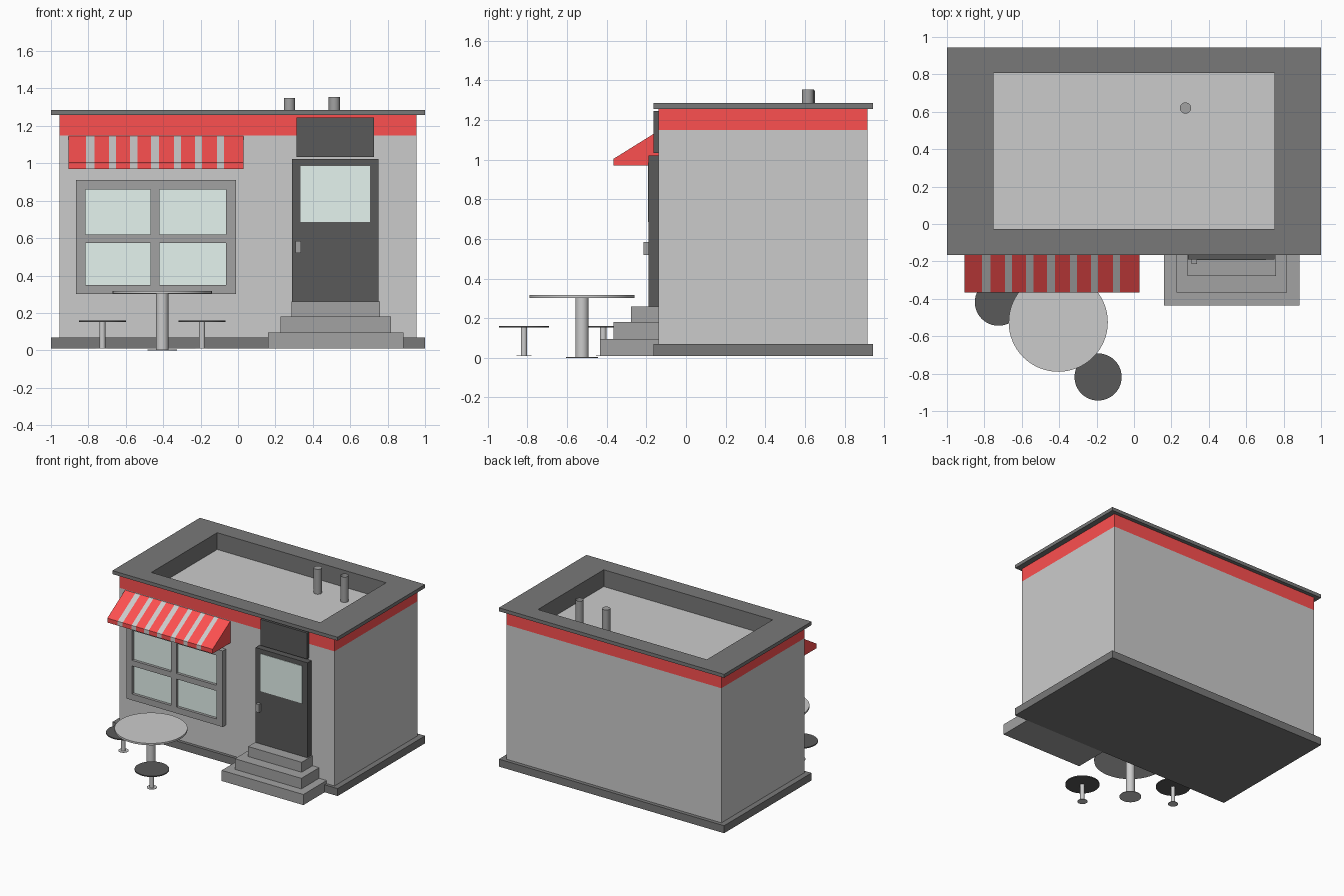
import bpy, bmesh, math

if "Cube" in bpy.data.objects:
    bpy.data.objects.remove(bpy.data.objects["Cube"])


def material(name, r, g, b):
    m = bpy.data.materials.new(name)
    m.diffuse_color = (r, g, b, 1)
    m.use_nodes = True
    m.node_tree.nodes["Principled BSDF"].inputs["Base Color"].default_value = m.diffuse_color
    return m


WALL = material("wall_grey", 0.78, 0.78, 0.78)
RED = material("red", 0.98, 0.08, 0.08)
DARK = material("dark_trim", 0.19, 0.19, 0.19)
BLACK = material("black", 0.1, 0.1, 0.1)
FRAME = material("frame_grey", 0.36, 0.36, 0.36)
GLASS = material("glass", 0.78, 0.90, 0.86)
METAL = material("metal", 0.62, 0.62, 0.62)


def finish(bm, name, *mats):
    bmesh.ops.recalc_face_normals(bm, faces=bm.faces)
    me = bpy.data.meshes.new(name)
    bm.to_mesh(me)
    bm.free()
    for m in mats:
        me.materials.append(m)
    ob = bpy.data.objects.new(name, me)
    bpy.context.collection.objects.link(ob)
    return ob


def box(name, x, y, z, mat):
    bm = bmesh.new()
    bmesh.ops.create_cube(bm, size=1)
    for v in bm.verts:
        v.co = [a[0] if c < 0 else a[1] for a, c in zip((x, y, z), v.co)]
    return finish(bm, name, mat)


def turned(name, x, y, profile, mat, segments=48):
    """Round part from a (radius, height) profile; radius 0 closes it."""
    bm = bmesh.new()
    vs = [bm.verts.new((r, 0, z)) for r, z in profile]
    es = [bm.edges.new(p) for p in zip(vs, vs[1:])]
    bmesh.ops.spin(bm, geom=vs + es, cent=(0, 0, 0), axis=(0, 0, 1),
                   angle=math.tau, steps=segments)
    bmesh.ops.remove_doubles(bm, verts=bm.verts, dist=1e-5)
    ob = finish(bm, name, mat)
    ob.location = (x, y, 0)
    bpy.context.view_layer.objects.active = ob
    ob.select_set(True)
    bpy.ops.object.shade_smooth_by_angle(angle=math.radians(35))
    ob.select_set(False)
    return ob


# Building
box("plinth", (-1, 1), (-0.165, 0.945), (0.01, 0.07), DARK)
box("walls", (-0.955, 0.955), (-0.14, 0.915), (0.07, 1.15), WALL)

# Red band, overhanging rim and inner parapet, as one stepped ring
outer = (0.955, -0.14, 0.915)
rim = (1.0, -0.165, 0.945)
inner = (0.75, -0.028, 0.807)
bm = bmesh.new()
loops = []
for (hx, y0, y1), z in ((outer, 1.15), (outer, 1.257), (rim, 1.257),
                        (rim, 1.285), (inner, 1.285), (inner, 1.15)):
    loops.append([bm.verts.new(c) for c in
                  ((-hx, y0, z), (hx, y0, z), (hx, y1, z), (-hx, y1, z))])
for i, (a, b) in enumerate(zip(loops, loops[1:])):
    for k in range(4):
        n = (k + 1) % 4
        bm.faces.new((a[k], a[n], b[n], b[k])).material_index = 0 if i == 0 else 1
finish(bm, "roof_parapet", RED, DARK)

# Roof pipes: one capped, one open
turned("roof_pipe_capped", 0.275, 0.62,
       [(0.03, 1.15), (0.03, 1.35), (0, 1.35)], FRAME, 32)
turned("roof_pipe_open", 0.515, 0.615, [(0.03, 1.15), (0.03, 1.355)], FRAME, 32)

# Window: outer frame, cross bars and panes
wy = (-0.18, -0.14)
for i, x in enumerate(((-0.865, -0.815), (-0.468, -0.42), (-0.063, -0.01))):
    box(f"window_upright_{i}", x, wy, (0.30, 0.91), FRAME)
for i, z in enumerate(((0.30, 0.35), (0.575, 0.62), (0.86, 0.91))):
    for j, x in enumerate(((-0.815, -0.468), (-0.42, -0.063))):
        box(f"window_rail_{i}_{j}", x, wy, z, FRAME)
for i, z in enumerate(((0.35, 0.575), (0.62, 0.86))):
    for j, x in enumerate(((-0.815, -0.468), (-0.42, -0.063))):
        box(f"window_pane_{i}_{j}", x, (-0.158, -0.14), z, GLASS)

# Striped awning: side profile extruded across the stripe edges
edges = [-0.905, -0.813, -0.768, -0.69, -0.652, -0.578, -0.537, -0.465,
         -0.422, -0.342, -0.305, -0.23, -0.193, -0.112, -0.075, 0.03]
profile = [(-0.14, 0.97), (-0.365, 0.97), (-0.365, 1.005), (-0.14, 1.145)]
bm = bmesh.new()
rows = [[bm.verts.new((x, y, z)) for y, z in profile] for x in edges]
for i, (a, b) in enumerate(zip(rows, rows[1:])):
    for k in range(4):
        n = (k + 1) % 4
        bm.faces.new((a[k], a[n], b[n], b[k])).material_index = i % 2
bm.faces.new(rows[0])
bm.faces.new(rows[-1])
finish(bm, "awning", RED, WALL)

# Door, its glass and handle, and the blank sign board
box("door", (0.29, 0.75), (-0.19, -0.14), (0.26, 1.022), BLACK)
box("door_glass", (0.335, 0.705), (-0.193, -0.185), (0.685, 0.985), GLASS)
box("door_handle", (0.307, 0.336), (-0.215, -0.19), (0.52, 0.585), FRAME)
box("sign_board", (0.312, 0.728), (-0.163, -0.14), (1.035, 1.245), BLACK)

# Entrance steps
for i, (x0, x1, y, z0, z1) in enumerate(((0.16, 0.885, -0.435, 0.01, 0.095),
                                         (0.227, 0.818, -0.365, 0.095, 0.18),
                                         (0.285, 0.76, -0.278, 0.18, 0.26))):
    box(f"step_{i}", (x0, x1), (y, -0.14), (z0, z1), FRAME)

# Round table and two stools, each with a thin foot disc
tx, ty = -0.405, -0.525
turned("table_top", tx, ty, [(0, 0.303), (0.265, 0.303), (0.265, 0.318), (0, 0.318)],
       METAL, 64)
turned("table_leg", tx, ty, [(0, 0), (0.08, 0), (0.08, 0.004), (0.033, 0.004),
                             (0.033, 0.303)], METAL)
for side, x, y in (("left", -0.725, -0.418), ("right", -0.192, -0.818)):
    turned(f"stool_seat_{side}", x, y,
           [(0, 0.152), (0.126, 0.152), (0.126, 0.16), (0, 0.16)], BLACK)
    turned(f"stool_leg_{side}", x, y,
           [(0, 0.01), (0.037, 0.01), (0.037, 0.013), (0.016, 0.013),
            (0.016, 0.152)], METAL, 32)
